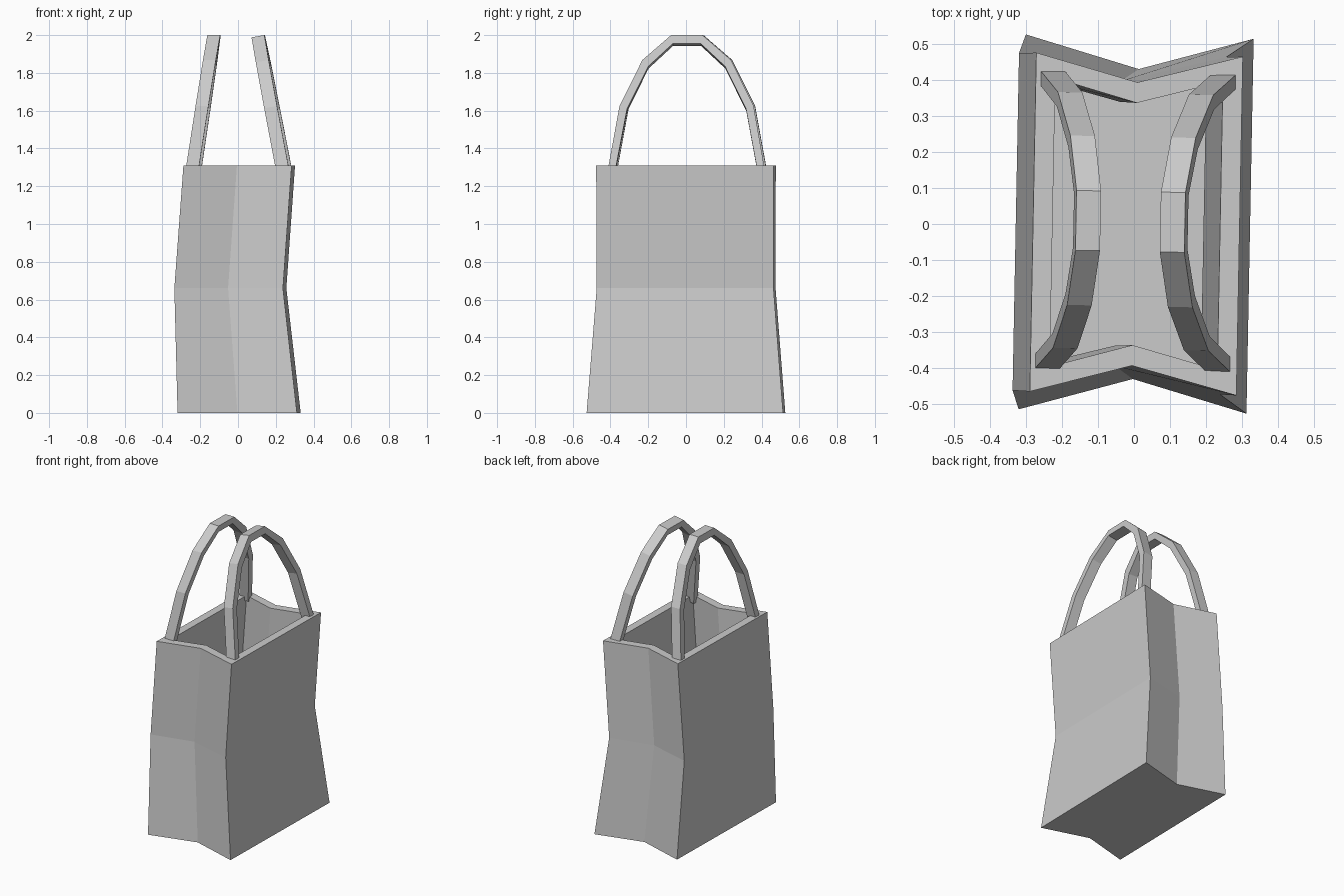
import bpy, bmesh, math
from mathutils import Matrix

if "Cube" in bpy.data.objects:
    bpy.data.objects.remove(bpy.data.objects["Cube"])

# The whole bag is turned very slightly about z
TURN = Matrix.Rotation(math.radians(-1.1), 4, 'Z')


def make_object(name, rings, closed_caps=True):
    """Skin a stack of equal-sized vertex rings and cap both ends."""
    bm = bmesh.new()
    loops = [[bm.verts.new(co) for co in ring] for ring in rings]
    for a, b in zip(loops, loops[1:]):
        n = len(a)
        for i in range(n):
            j = (i + 1) % n
            bm.faces.new((a[i], a[j], b[j], b[i]))
    bm.faces.new(loops[0])
    bm.faces.new(loops[-1])
    bmesh.ops.recalc_face_normals(bm, faces=bm.faces)
    bm.transform(TURN)
    mesh = bpy.data.meshes.new(name)
    bm.to_mesh(mesh)
    bm.free()
    obj = bpy.data.objects.new(name, mesh)
    bpy.context.collection.objects.link(obj)
    return obj


def bag_ring(z, left, right, y, fold_x, fold_y):
    """Six-sided section: a rectangle with a gusset fold front and back."""
    return [(left, -y, z), (fold_x, -fold_y, z), (right, -y, z),
            (right, y, z), (fold_x, fold_y, z), (left, y, z)]


# Bag body: outer wall up from the floor, over the rim, down the inside
levels = [(0.0, -0.31, 0.322, 0.52, 0.005, 0.43),
          (0.66, -0.328, 0.247, 0.468, -0.045, 0.395),
          (1.31, -0.28, 0.293, 0.47, 0.002, 0.393)]
T = 0.054
outer = [bag_ring(*lv) for lv in levels]
inner = [bag_ring(max(z, T), l + T, r - T, y - 0.07, fx, fy - 0.057)
         for z, l, r, y, fx, fy in reversed(levels)]
make_object("bag_body", outer + inner)

# Handle arch: (outer y, outer z, inner y, inner z) for one half
HALF = [(0.417, 1.28, 0.377, 1.28), (0.355, 1.625, 0.315, 1.61),
        (0.235, 1.868, 0.203, 1.835), (0.083, 2.0, 0.074, 1.955)]
ARCH = [(-a, b, -c, d) for a, b, c, d in HALF] + HALF[::-1]


def handle(name, foot_x, top_x, tilt):
    """Flat strap arch leaning in from foot_x to top_x."""
    w = 0.034
    rings = []
    for yo, zo, yi, zi in ARCH:
        def vert(y, z, s):
            x = foot_x + (top_x - foot_x) * (z - 1.31) / 0.69
            return (x + s * w, y + 0.007, z + s * tilt - abs(tilt))
        rings.append([vert(yo, zo, -1), vert(yo, zo, 1),
                      vert(yi, zi, 1), vert(yi, zi, -1)])
    make_object(name, rings)


handle("left_handle", -0.232, -0.127, 0.0)
handle("right_handle", 0.24, 0.107, 0.006)
